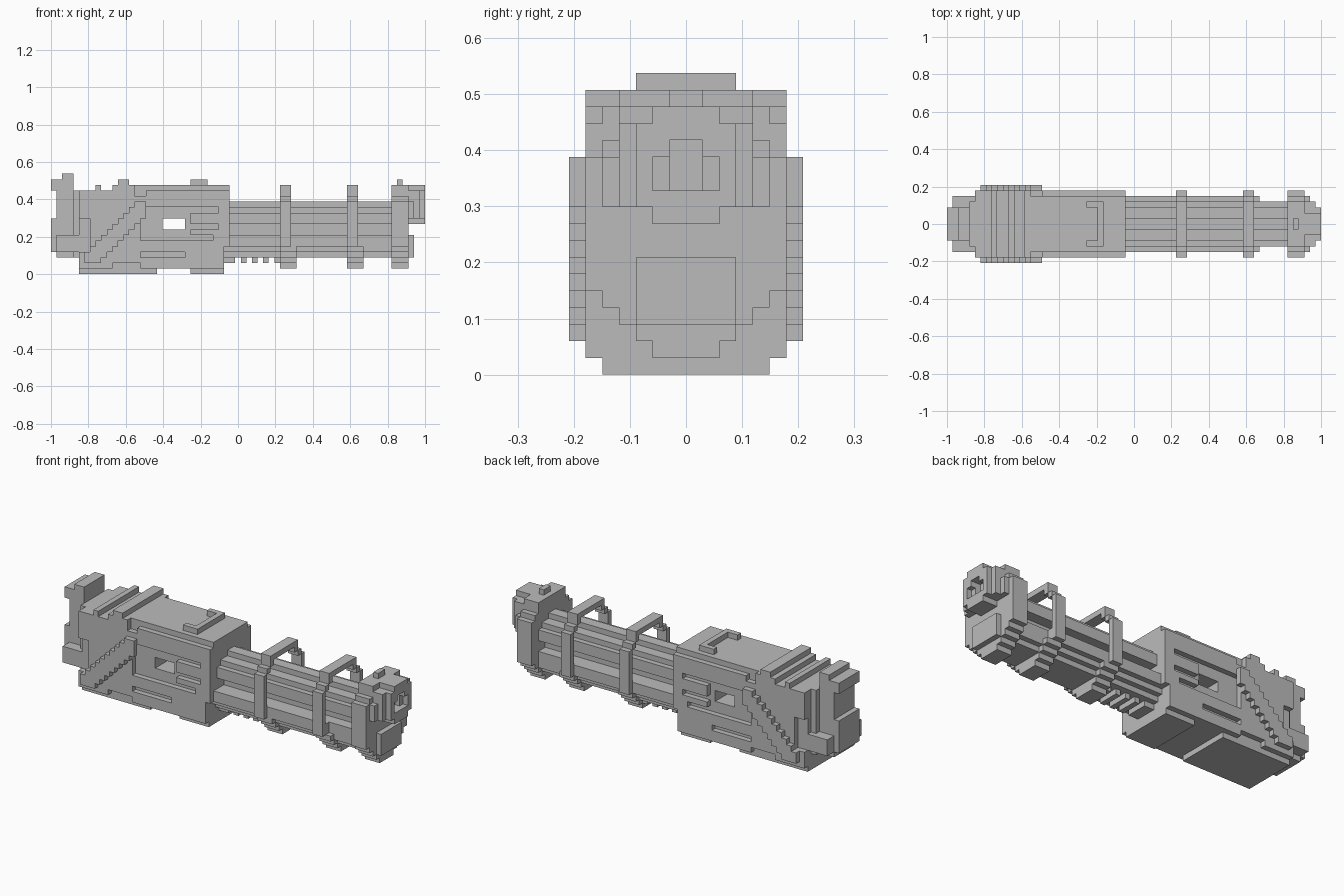
import bpy, bmesh, math
from mathutils import Vector

cube = bpy.data.objects.get("Cube")
if cube:
    bpy.data.objects.remove(cube)

UNIT = 2 / 67          # one block of the grid
MID = 67 / 2
TONE = (0.5, 0.5, 0.5, 1)

grey = bpy.data.materials.new("plain grey")
grey.use_nodes = True
grey.diffuse_color = TONE
grey.node_tree.nodes["Principled BSDF"].inputs["Base Color"].default_value = TONE


def block(x0, x1, z0, z1, outer, inner=0):
    """Cells of a box mirrored across y, between inner and outer half width."""
    return {(x, y, z) for x in range(x0, x1) for z in range(z0, z1)
            for y in range(-outer, outer) if y >= inner or y < -inner}


def stack(x0, x1, profile):
    """Stepped cross-section given as (bottom, top, half width)."""
    cells = set()
    for z0, z1, half in profile:
        cells |= block(x0, x1, z0, z1, half)
    return cells


def build(name, cells):
    """Turn cells into one clean flat-faced shell."""
    bm = bmesh.new()
    verts = {}
    for cell in cells:
        for axis in range(3):
            for side in (0, 1):
                near = list(cell)
                near[axis] += 2 * side - 1
                if tuple(near) in cells:
                    continue
                a, b = (axis + 1) % 3, (axis + 2) % 3
                ring = []
                for da, db in ((0, 0), (1, 0), (1, 1), (0, 1)):
                    p = list(cell)
                    p[axis] += side
                    p[a] += da
                    p[b] += db
                    p = tuple(p)
                    if p not in verts:
                        verts[p] = bm.verts.new(Vector((p[0] - MID, p[1], p[2])) * UNIT)
                    ring.append(verts[p])
                bm.faces.new(ring if side else ring[::-1])
    bmesh.ops.dissolve_limit(bm, angle_limit=math.radians(1),
                             verts=bm.verts[:], edges=bm.edges[:])
    mesh = bpy.data.meshes.new(name)
    bm.to_mesh(mesh)
    bm.free()
    mesh.materials.append(grey)
    ob = bpy.data.objects.new(name, mesh)
    bpy.context.collection.objects.link(ob)


# Main housing with a recessed side panel, its fingers and a through slot
housing = stack(5, 31, [(1, 5, 6)]) | stack(5, 32, [(5, 15, 6)]) | stack(15, 32, [(15, 16, 5)])
housing -= block(15, 17, 14, 15, 6, 5)
housing -= block(16, 25, 6, 12, 6, 5)
housing -= block(25, 30, 11, 12, 6, 5)
housing -= block(25, 30, 8, 9, 6, 5)
housing -= block(25, 29, 6, 7, 6, 5)
housing -= block(20, 24, 8, 10, 6)
housing -= block(11, 16, 1, 2, 6, 5) | block(16, 24, 3, 4, 6, 5)
housing -= block(5, 7, 4, 10, 6, 5)
build("housing", housing)

# Floor plates
build("rear_floor_plate", block(5, 19, 0, 1, 5))
build("front_floor_plate", block(25, 31, 0, 1, 5))

# Diagonal side bands rising toward the front
band = block(6, 9, 2, 4, 7, 6) | block(15, 17, 12, 13, 7, 6)
for z in range(3, 13):
    band |= block(z + 3, min(z + 7, 17), z, z + 1, 7, 6)
build("side_bands", band)

# Roof straps
build("rear_strap", block(8, 9, 15, 16, 6))
build("wide_strap", block(11, 15, 15, 16, 6) | block(12, 14, 16, 17, 6))

# Bracket on the roof
build("roof_bracket", block(27, 28, 16, 17, 3) | block(25, 28, 16, 17, 4, 3))

# Rear end
build("rear_column", block(1, 5, 3, 15, 3) | block(4, 5, 3, 15, 4) | block(0, 1, 4, 10, 3))
build("rear_side_blocks", block(1, 6, 4, 7, 5, 3))
build("rear_post", block(0, 4, 15, 17, 3) | block(2, 4, 17, 18, 3))

# Barrel cluster: core, stepped upper rods and lower cover
build("barrel_core", block(32, 61, 5, 10, 2))
build("upper_rods", stack(32, 61, [(9, 10, 4), (10, 12, 3), (12, 13, 1)])
      | block(32, 61, 10, 11, 4, 3))
build("lower_cover", stack(31, 61, [(3, 4, 3), (4, 7, 4)]) | block(31, 53, 5, 7, 5))

# Teeth below the cover
teeth = block(31, 33, 2, 3, 2)
for x in range(34, 41, 2):
    teeth |= block(x, x + 1, 2, 3, 2)
build("cover_teeth", teeth)

# Stepped hoop clamps and solid muzzle block
lower = [(1, 2, 2), (2, 3, 3), (3, 4, 4), (4, 5, 5)]
upper = [(5, 13, 6), (13, 14, 5), (14, 16, 4)]
opening = [(7, 13, 5), (13, 14, 4), (14, 15, 3)]
for name, x in (("rear_clamp", 41), ("front_clamp", 53)):
    build(name, stack(x, x + 3, lower) | stack(x, x + 2, upper) - stack(x, x + 2, opening))
build("muzzle_block", stack(61, 64, lower + upper))
build("muzzle_lower_plate", block(64, 65, 3, 7, 3))
build("front_sight", block(62, 63, 16, 17, 1))

# Hollow muzzle nose
nose = block(64, 65, 10, 13, 5) | block(64, 66, 10, 15, 4)
nose |= block(64, 67, 10, 15, 3) | block(64, 67, 9, 16, 2)
nose -= block(65, 67, 11, 14, 1) | block(66, 67, 11, 13, 2)
build("muzzle_nose", nose)
